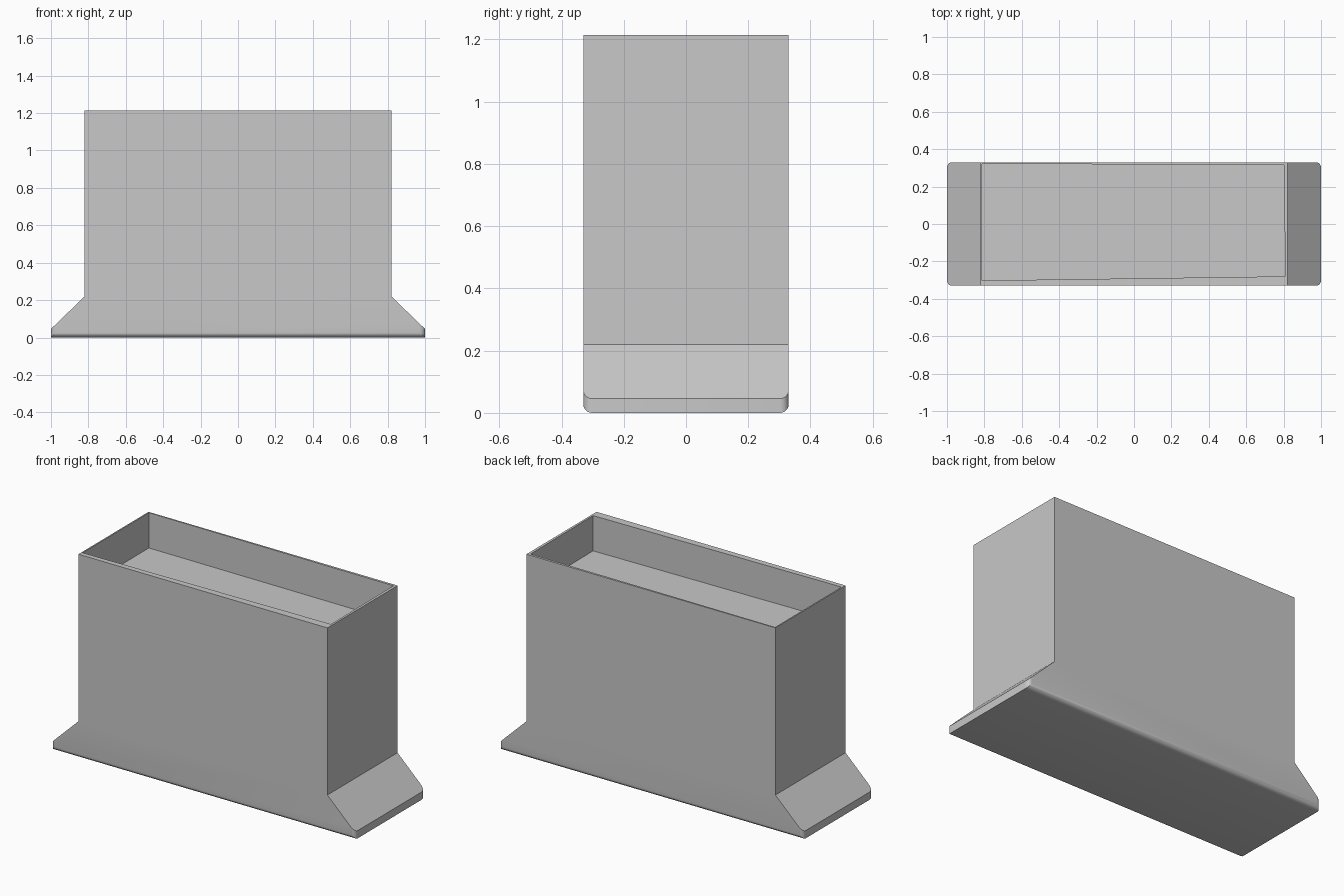
import bpy
import bmesh
from mathutils import Vector

cube = bpy.data.objects.get("Cube")
if cube:
    bpy.data.objects.remove(cube, do_unlink=True)

HALF_DEPTH = 0.33
HEIGHT = 1.215
CAVITY_DEPTH = 0.21

# One plain grey for the whole body
grey = bpy.data.materials.new("plain grey")
grey.use_nodes = True
colour = (0.58, 0.58, 0.58, 1.0)
grey.diffuse_color = colour
grey.node_tree.nodes["Principled BSDF"].inputs["Base Color"].default_value = colour

# Body profile: tall block with a sloping foot at each end
right_half = [(1.0, 0.0), (1.0, 0.046), (0.82, 0.22), (0.82, HEIGHT)]
profile = right_half + [(-x, z) for x, z in reversed(right_half)]

bm = bmesh.new()
face = bm.faces.new([bm.verts.new((x, -HALF_DEPTH, z)) for x, z in profile])
sweep = bmesh.ops.extrude_face_region(bm, geom=[face])
moved = [v for v in sweep["geom"] if isinstance(v, bmesh.types.BMVert)]
bmesh.ops.translate(bm, verts=moved, vec=(0, 2 * HALF_DEPTH, 0))
bmesh.ops.recalc_face_normals(bm, faces=bm.faces)

# Rounded vertical corners of the feet
corners = [e for e in bm.edges
           if all(abs(v.co.x) > 0.99 for v in e.verts)
           and abs(e.verts[0].co.y - e.verts[1].co.y) < 0.01]
bmesh.ops.bevel(bm, geom=corners, offset=0.028, segments=6,
                profile=0.5, affect='EDGES')

# Shallow tray in the top, slightly off square, with a wider front rim
top = next(f for f in bm.faces
           if f.normal.z > 0.99 and f.calc_center_median().z > 1)
bmesh.ops.inset_region(bm, faces=[top], thickness=0.01)
rim = {(-1, -1): (-0.812, -0.302), (1, -1): (0.808, -0.28),
       (1, 1): (0.803, 0.315), (-1, 1): (-0.812, 0.322)}
for v in top.verts:
    x, y = rim[(1 if v.co.x > 0 else -1, 1 if v.co.y > 0 else -1)]
    v.co = Vector((x, y, HEIGHT))
tray = bmesh.ops.extrude_face_region(bm, geom=[top])
floor = [v for v in tray["geom"] if isinstance(v, bmesh.types.BMVert)]
bmesh.ops.translate(bm, verts=floor, vec=(0, 0, -CAVITY_DEPTH))
if top.is_valid:
    bmesh.ops.delete(bm, geom=[top], context='FACES_ONLY')
bmesh.ops.recalc_face_normals(bm, faces=bm.faces)

mesh = bpy.data.meshes.new("footed_box")
bm.to_mesh(mesh)
bm.free()
mesh.materials.append(grey)
box = bpy.data.objects.new("footed_box", mesh)
bpy.context.collection.objects.link(box)

bpy.ops.object.select_all(action='DESELECT')
box.select_set(True)
bpy.context.view_layer.objects.active = box
bpy.ops.object.shade_smooth_by_angle()
